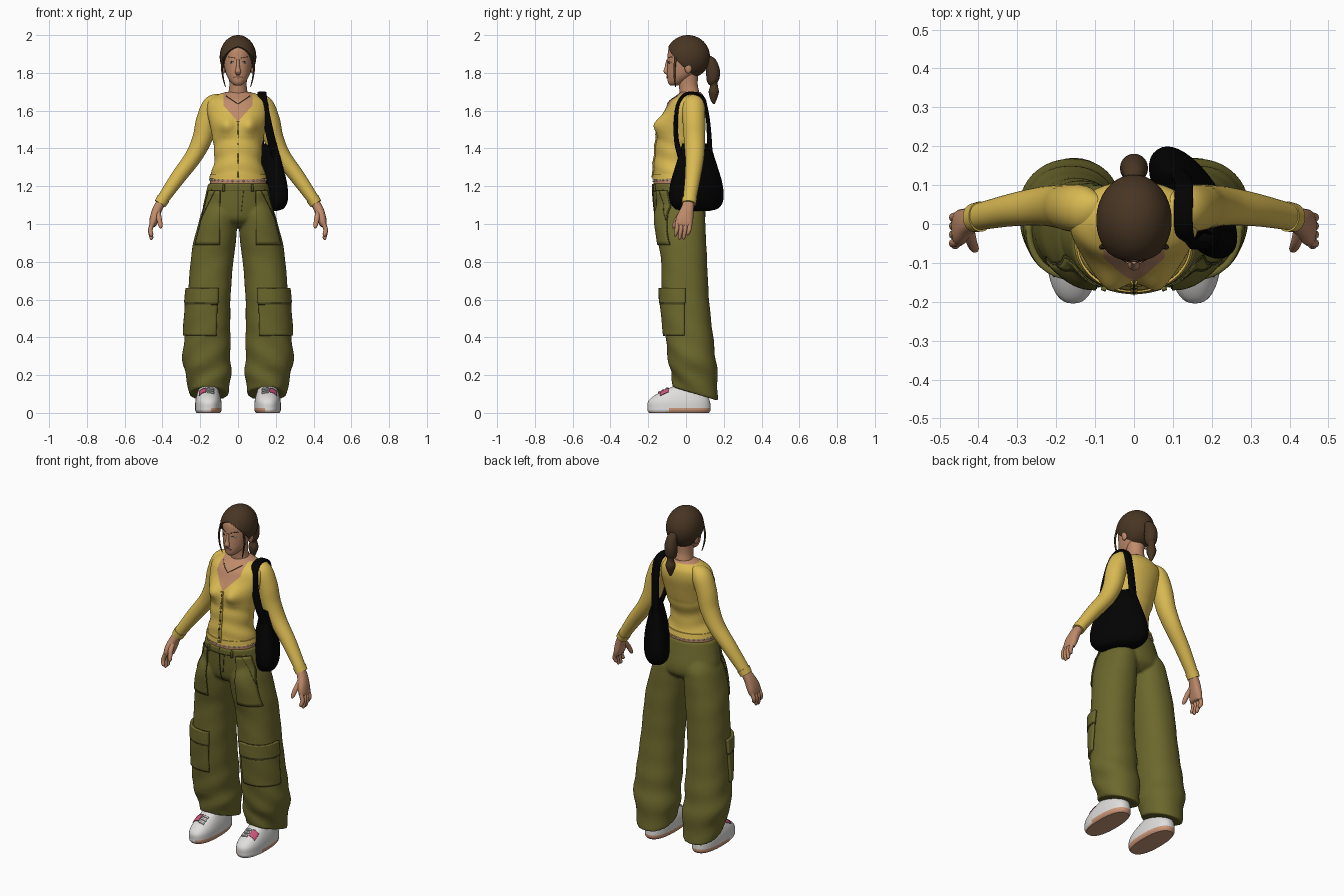
import bpy, bmesh
from math import sin, cos, pi, exp, radians, atan2, copysign
from mathutils import Vector, Matrix
from mathutils.bvhtree import BVHTree

if "Cube" in bpy.data.objects:
    bpy.data.objects.remove(bpy.data.objects["Cube"])

COLOURS = {
    "yellow knit": (.70, .49, .085), "olive cloth": (.150, .138, .026),
    "dark olive seam": (.06, .055, .014), "brown hair": (.065, .036, .017),
    "skin": (.52, .255, .145), "black canvas": (.0008, .0008, .0008),
    "white leather": (.74, .73, .72), "tan sole": (.60, .31, .19),
    "pink": (.60, .09, .20), "rose lips": (.38, .15, .10)}
MATS = {}
for label, rgb in COLOURS.items():
    m = bpy.data.materials.new(label)
    m.use_nodes = True
    m.diffuse_color = (*rgb, 1)
    m.node_tree.nodes["Principled BSDF"].inputs["Base Color"].default_value = (*rgb, 1)
    MATS[label] = m
YEL, OLI, SEAM, HAIR, SKIN, BLK, WHT, TAN, PINK, ROSE = COLOURS
parts = []


def add(name, bm, mats, mirror=False):
    me = bpy.data.meshes.new(name)
    bm.to_mesh(me)
    bm.free()
    for label in ([mats] if isinstance(mats, str) else mats):
        me.materials.append(MATS[label])
    ob = bpy.data.objects.new(name, me)
    bpy.context.collection.objects.link(ob)
    if mirror:
        ob.modifiers.new("Mirror", 'MIRROR')
    parts.append(ob)
    return ob


def spline(keys, steps):
    k = [Vector(q) for q in (keys[0], *keys, keys[-1])]
    out = []
    for a, b, c, d in zip(k, k[1:], k[2:], k[3:]):
        for s in range(steps):
            t = s / steps
            out.append(b + (c - a) * (t / 2) + (a * 2 - b * 5 + c * 4 - d) * (t * t / 2)
                       + (b * 3 - a - c * 3 + d) * (t ** 3 / 2))
    return out + [k[-1]]


def loft(keys, n=32, steps=6, tilt=False, power=2, deform=None, bm=None):
    """Skin rings given as (x, y, z, half width, half depth)."""
    bm, rings = bm or bmesh.new(), []
    pts = spline(keys, steps)
    for i, p in enumerate(pts):
        c, u, v = Vector(p[:3]), Vector((1, 0, 0)), Vector((0, 1, 0))
        if tilt:
            t = (Vector(pts[min(i + 1, len(pts) - 1)][:3]) - Vector(pts[max(i - 1, 0)][:3])).normalized()
            u = (u - t * t.x).normalized()
            v = t.cross(u)
        ring = []
        for j in range(n):
            cs, sn = cos(2 * pi * j / n), sin(2 * pi * j / n)
            co = c + u * p[3] * copysign(abs(cs) ** (2 / power), cs) \
                + v * p[4] * copysign(abs(sn) ** (2 / power), sn)
            if deform:
                deform(co, c)
            ring.append(bm.verts.new(co))
        rings.append(ring)
    for r, q in zip(rings, rings[1:]):
        for j in range(n):
            bm.faces.new((r[j], r[(j + 1) % n], q[(j + 1) % n], q[j]))
    bm.faces.new(rings[0])
    bm.faces.new(rings[-1])
    bmesh.ops.recalc_face_normals(bm, faces=bm.faces)
    return bm


def ball(bm, at, size, seg=20):
    mat = Matrix.Translation(at) @ Matrix.Diagonal((*size, 1))
    bmesh.ops.create_uvsphere(bm, u_segments=seg, v_segments=seg // 2, radius=1, matrix=mat)


def slice_at(bm, co, no, **kw):
    return bmesh.ops.bisect_plane(bm, geom=bm.verts[:] + bm.edges[:] + bm.faces[:], plane_co=co, plane_no=no, **kw)


# Cardigan with a rounded V neck
def knit(co, c):
    if co.y < -.02:
        co.y -= .035 * exp(-(abs(co.x) - .065) ** 2 / .0018 - (co.z - 1.525) ** 2 / .0022)
    if co.z < 1.46:
        co += (co - c) * .018 * sin(70 * co.z + 3 * sin(atan2(co.y - c.y, co.x)))


bm = loft([(0, -.055, 1.235, .15, .12), (0, -.06, 1.28, .138, .112), (0, -.06, 1.35, .124, .105),
           (0, -.04, 1.45, .135, .115), (0, -.025, 1.53, .15, .12), (0, -.002, 1.6, .165, .112),
           (0, .01, 1.65, .158, .098), (0, .02, 1.68, .12, .072), (0, .025, 1.7, .06, .05)],
          64, 8, deform=knit)
V_LOW, V_K, V_WIDE, NECK_Z = 1.542, .9, .078, 1.69
for side in (1, -1):
    slice_at(bm, (0, 0, V_LOW), (side, 0, -V_K))
    slice_at(bm, (side * V_WIDE, 0, 0), (1, 0, 0))
slice_at(bm, (0, .02, 0), (0, 1, 0))
slice_at(bm, (0, 0, NECK_Z), (0, 0, 1))
for f in bm.faces:
    c = f.calc_center_median()
    f.material_index = int(c.z > NECK_Z or (c.y < .02 and abs(c.x) < min(V_WIDE, V_K * (c.z - V_LOW))))
solid = [add("cardigan_body", bm, [YEL, SKIN])]
add("cardigan_hem", loft([(0, -.055, 1.24, .153, .123), (0, -.057, 1.264, .147, .119)], 64, 3), YEL)
add("midriff", loft([(0, -.055, 1.19, .148, .116), (0, -.055, 1.25, .147, .117)], 48, 2), SKIN)
bm = bmesh.new()
for i in range(32):
    a = 2 * pi * i / 32
    ball(bm, (.149 * cos(a), -.055 + .118 * sin(a), 1.226 + .008 * abs(cos(a))), (.005,) * 3, 8)
add("waist_beads", bm, WHT)

# Sleeves, cuffs and hands
add("sleeve", loft([(.085, .03, 1.66, .025, .04), (.13, .038, 1.632, .053, .06), (.165, .042, 1.55, .056, .06),
                    (.19, .045, 1.45, .052, .056), (.237, .046, 1.355, .045, .05), (.315, .036, 1.25, .04, .042),
                    (.385, .022, 1.15, .033, .036), (.41, .016, 1.11, .03, .034)], 32, 6, True), YEL, True)
add("cuff", loft([(.395, .019, 1.135, .035, .039), (.412, .016, 1.107, .033, .037)], 28, 2, True), YEL, True)
add("palm", loft([(.405, .016, 1.12, .023, .028), (.428, .006, 1.075, .025, .035), (.443, -.006, 1.03, .024, .045),
                  (.452, -.012, .995, .018, .044), (.453, -.013, .985, .008, .036)], 24, 5, True, 2.4), SKIN, True)
for i, reach in enumerate((.935, .918, .92, .94)):
    y = -.046 + .022 * i
    add("finger", loft([(.45, y, 1.01, .012, .012), (.464, y - .003, .97, .012, .011),
                        (.458, y - .01, reach + .008, .010, .009), (.455, y - .011, reach, .003, .003)],
                       12, 4, True), SKIN, True)
add("thumb", loft([(.425, -.015, 1.065, .015, .015), (.418, -.045, 1.03, .014, .013),
                   (.41, -.064, .99, .011, .01), (.409, -.068, .977, .003, .003)], 14, 4, True), SKIN, True)

# Neck, head and face
solid.append(add("neck", loft([(0, .03, 1.64, .065, .055), (0, .018, 1.70, .05, .052), (0, .012, 1.74, .046, .05),
                               (0, .01, 1.8, .05, .055)], 32, 5), SKIN))
solid.append(add("head", loft([(0, -.062, 1.733, .016, .02), (0, -.053, 1.748, .036, .042), (0, -.03, 1.78, .057, .07),
                               (0, -.01, 1.82, .07, .09), (0, .002, 1.87, .078, .10), (0, .006, 1.92, .08, .10),
                               (0, .01, 1.95, .066, .085), (0, .012, 1.975, .04, .055)], 48, 6), SKIN))
add("nose", loft([(0, -.095, 1.872, .007, .008), (0, -.102, 1.83, .010, .011), (0, -.106, 1.806, .016, .013),
                  (0, -.097, 1.79, .010, .006)], 16, 5), SKIN)
bm = bmesh.new()
ball(bm, (.077, .012, 1.83), (.012, .02, .033))
add("ear", bm, SKIN, True)

# Swept hair with a centre peak, ponytail and loose strands
bm = bmesh.new()
ball(bm, (0, .01, 1.885), (.097, .117, .115), 56)
cut = slice_at(bm, (0, 0, 1.847), (-.35, -1, -1), clear_outer=True)
bmesh.ops.holes_fill(bm, edges=[e for e in cut["geom_cut"] if isinstance(e, bmesh.types.BMEdge)])
slice_at(bm, (0, 0, 0), (1, 0, 0), clear_inner=True)
add("hair_cap", bm, HAIR, True)
add("ponytail", loft([(0, .09, 1.865, .02, .02), (0, .13, 1.862, .028, .026), (0, .143, 1.81, .036, .037),
                      (0, .142, 1.76, .032, .032), (0, .148, 1.735, .019, .02), (0, .147, 1.70, .028, .027),
                      (0, .146, 1.66, .016, .017), (0, .148, 1.635, .004, .004)], 24, 6, True), HAIR)
add("loose_strand", loft([(.076, -.055, 1.89, .005, .008), (.085, -.06, 1.83, .005, .006),
                          (.078, -.06, 1.77, .004, .005), (.066, -.055, 1.725, .002, .002)],
                         10, 5, True), HAIR, True)


# Baggy trousers, blended into one skin
def folds(co, c):
    w = min(max((.5 - co.z) / .3, 0), 1)
    a = atan2(co.y - c.y, co.x - c.x)
    co += (co - c) * (.006 + .026 * w) * sin(42 * co.z + 2 * sin(a + 1) + 2 * a)
    co.z -= min(max((.25 - co.z) / .15, 0), 1) * (co.y - .05) * .3


bm = loft([(0, -.055, 1.216, .158, .123), (0, -.045, 1.15, .173, .13), (0, -.032, 1.07, .188, .135),
           (0, -.028, 1.02, .17, .124), (0, -.025, .985, .08, .08)], 64, 6)
loft([(.08, -.04, 1.14, .07, .09), (.095, -.032, 1.07, .094, .127), (.108, -.03, 1.0, .103, .132),
      (.124, -.02, .9, .113, .127), (.138, -.01, .8, .113, .122), (.154, -.003, .6, .114, .125),
      (.162, .018, .4, .122, .126), (.167, .032, .28, .127, .126), (.156, .045, .19, .119, .123),
      (.153, .05, .1, .102, .118)], 48, 10, power=2.2, deform=folds, bm=bm)
trousers = add("trousers", bm, OLI, True)
blend = trousers.modifiers.new("Blend", 'REMESH')
blend.mode, blend.voxel_size, blend.use_smooth_shade = 'VOXEL', .007, True
soften = trousers.modifiers.new("Soften", 'SMOOTH')
soften.factor, soften.iterations = .5, 6
solid.append(trousers)

# Shoes
bm = loft([(.157, -.037, 0, .062, .158), (.157, -.037, .012, .069, .166), (.157, -.037, .026, .07, .167),
           (.157, -.037, .06, .069, .164), (.157, -.028, .09, .063, .142), (.157, -.005, .12, .053, .11),
           (.157, .025, .15, .045, .07)], 48, 5, power=2.4)
for f in bm.faces:
    c = f.calc_center_median()
    f.material_index = int(c.z < .004 or (c.z < .026 and (c.y > -.1 or c.x < .15)))
solid.append(add("shoe", bm, [WHT, TAN], True))

# Surface plates laid on the body by casting rays
verts, polys = [], []
graph = bpy.context.evaluated_depsgraph_get()
for ob in solid:
    base, shape = len(verts), ob.evaluated_get(graph).data
    verts += [v.co.copy() for v in shape.vertices]
    polys += [[base + i for i in p.vertices] for p in shape.polygons]
tree = BVHTree.FromPolygons(verts, polys)


def plate(name, ray, mat, off=.002, n=8, mirror=True):
    """ray(u, v) gives an origin and a direction for the grid."""
    bm, grid, normal = bmesh.new(), {}, Vector()
    for i in range(n + 1):
        for j in range(n + 1):
            o, d = ray(i / n, j / n)
            hit, no, _, _ = tree.ray_cast(Vector(o), Vector(d))
            if hit:
                no = no if no.dot(Vector(d)) < 0 else -no
                grid[i, j] = bm.verts.new(hit + no * off)
                normal += no
    for i in range(n):
        for j in range(n):
            q = [(i, j), (i + 1, j), (i + 1, j + 1), (i, j + 1)]
            if all(k in grid for k in q):
                bm.faces.new([grid[k] for k in q])
    bm.normal_update()
    if sum((f.normal for f in bm.faces), Vector()).dot(normal) < 0:
        bmesh.ops.reverse_faces(bm, faces=bm.faces[:])
    ob = add(name, bm, mat, mirror)
    s = ob.modifiers.new("Thickness", 'SOLIDIFY')
    s.thickness, s.offset = off * 2, 0


def front(*quad):
    a, b, c, d = (Vector(q) for q in quad)

    def ray(u, v):
        p = a.lerp(b, u).lerp(d.lerp(c, u), v)
        return (p.x, -1, p.y), (0, 1, 0)
    return ray


def box(x0, x1, z0, z1):
    return front((x0, z0), (x1, z0), (x1, z1), (x0, z1))


def around(a0, a1, z0, z1):
    def ray(u, v):
        a, z = radians(a0 + (a1 - a0) * u), z0 + (z1 - z0) * v
        d = Vector((cos(a), sin(a), 0))
        return Vector((.157, .005, z)) + d * .4, -d
    return ray


def above(x0, x1, y0, y1):
    return lambda u, v: ((x0 + (x1 - x0) * u, y0 + (y1 - y0) * v, .18), (0, 0, -1))


plate("hip_pocket_seam", front((.097, .889), (.226, .889), (.155, 1.178), (.093, 1.178)), SEAM, .002, 16)
plate("hip_pocket", front((.1, .892), (.223, .892), (.152, 1.175), (.096, 1.175)), OLI, .0035, 16)
plate("pocket_slant", front((.118, 1.175), (.121, 1.175), (.193, 1.02), (.19, 1.02)), SEAM, .0045, 12)
plate("cargo_pocket", around(-110, -6, .41, .63), OLI, .006, 20)
plate("cargo_flap_seam", around(-111, -5, .574, .59), SEAM, .0068, 16)
plate("cargo_flap", around(-112, -4, .583, .66), OLI, .008, 18)
plate("fly_seam", box(-.002, .002, 1.0, 1.21), SEAM, .002, 12, False)
plate("fly_stitch", front((.028, 1.175), (.031, 1.175), (.02, 1.07), (.017, 1.07)), SEAM, .002, 8, False)
plate("waistband_seam", box(0, .14, 1.178, 1.181), SEAM, .002, 16)
plate("belt_loop", box(.07, .08, 1.172, 1.208), OLI, .005, 4)
plate("button_band", box(-.009, .009, 1.245, 1.54), YEL, .003, 24, False)
plate("band_edge", box(-.001, .001, 1.245, 1.54), SEAM, .004, 24, False)
for i in range(6):
    plate("button", box(-.0035, .0035, 1.27 + i * .05, 1.277 + i * .05), HAIR, .0045, 2, False)
plate("necklace", front((0, 1.634), (0, 1.637), (.062, 1.678), (.062, 1.675)), HAIR, .0015, 12)
plate("eye_white", front((.022, 1.853), (.036, 1.85), (.048, 1.856), (.035, 1.861)), WHT, .001, 5)
plate("iris", box(.032, .038, 1.851, 1.86), HAIR, .0015, 3)
plate("upper_lash", front((.02, 1.855), (.035, 1.861), (.035, 1.863), (.02, 1.857)), HAIR, .0015, 4)
plate("eyebrow", front((.016, 1.877), (.054, 1.883), (.05, 1.887), (.016, 1.881)), HAIR, .001, 6)
plate("lips", front((0, 1.77), (.023, 1.778), (.008, 1.786), (0, 1.784)), ROSE, .002, 6)
plate("shoe_patch", above(.168, .204, -.135, -.092), PINK, .002, 6)
for i in range(3):
    plate("shoe_lace", above(.128, .162, -.145 + .02 * i, -.136 + .02 * i), WHT, .004, 5)

# Shoulder bag
bag = add("bag", loft([(0, 0, 1.07, .085, .035), (0, 0, 1.085, .135, .06), (0, 0, 1.13, .163, .073),
                       (0, 0, 1.21, .158, .07), (0, 0, 1.3, .13, .053), (0, 0, 1.37, .106, .036),
                       (0, 0, 1.425, .09, .018)], 40, 6, power=2.2), BLK)
bag.location = (.152, .055, 0)
bag.rotation_euler.z = radians(-56)
add("bag_strap", loft([(.2, -.03, 1.36, .022, .016), (.178, -.05, 1.44, .022, .013), (.155, -.054, 1.54, .022, .011),
                       (.136, -.043, 1.63, .023, .01), (.128, -.012, 1.681, .024, .009),
                       (.127, .035, 1.693, .024, .008), (.128, .088, 1.668, .024, .009),
                       (.126, .112, 1.58, .023, .01), (.12, .122, 1.48, .022, .012),
                       (.112, .125, 1.37, .022, .016)], 16, 6, True, 3), BLK)

# Soft shading with crisp edges
bpy.ops.object.select_all(action='DESELECT')
for ob in parts:
    ob.select_set(True)
bpy.context.view_layer.objects.active = parts[0]
bpy.ops.object.shade_smooth_by_angle(angle=radians(42))
